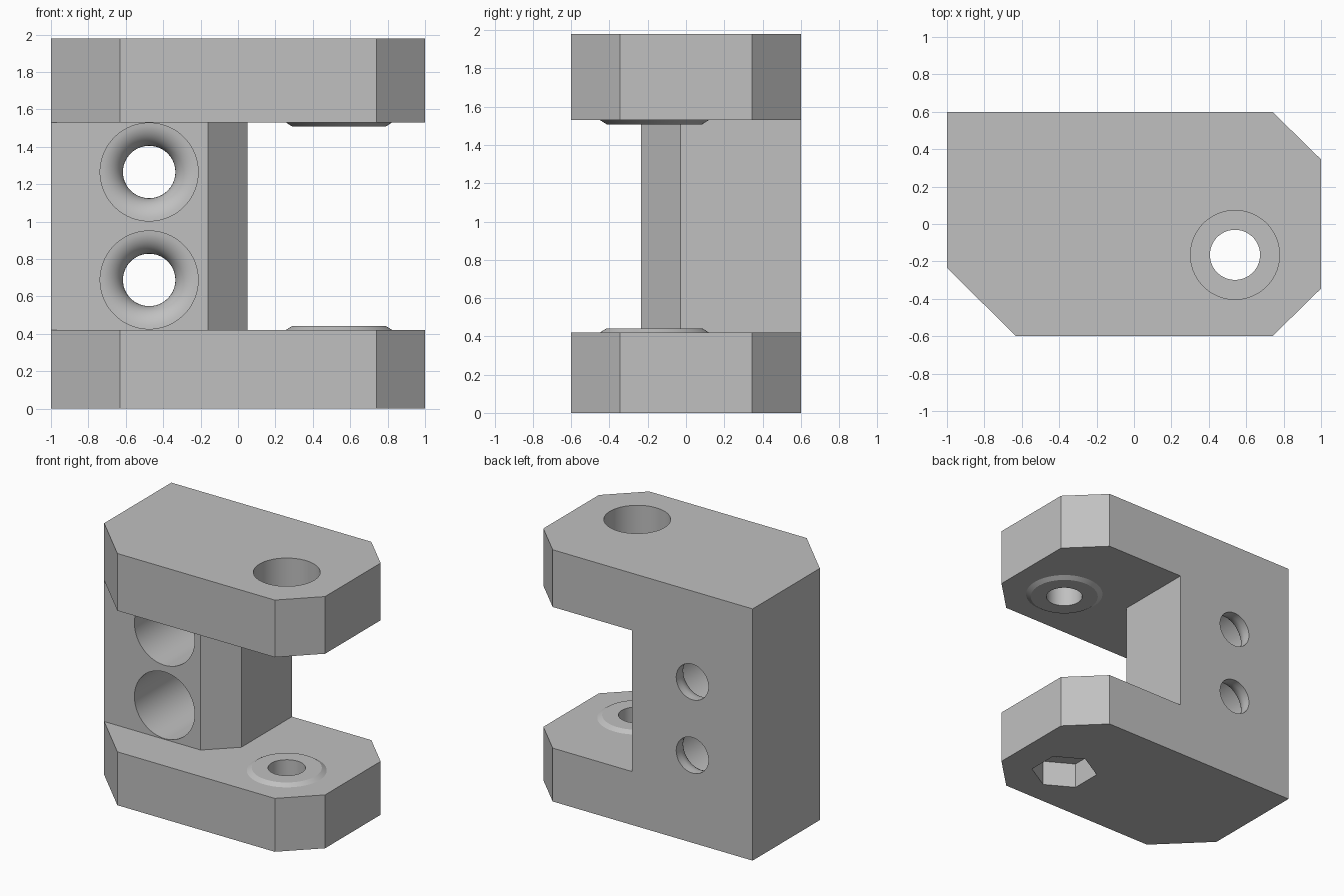
import bpy, bmesh, math
from mathutils import Matrix

if "Cube" in bpy.data.objects:
    bpy.data.objects.remove(bpy.data.objects["Cube"], do_unlink=True)

# One plain grey finish for the whole part
grey = bpy.data.materials.new("machined_grey")
grey.use_nodes = True
grey.diffuse_color = (0.53, 0.53, 0.53, 1)
grey.node_tree.nodes["Principled BSDF"].inputs["Base Color"].default_value = (0.53, 0.53, 0.53, 1)


def finish(name, bm):
    bmesh.ops.recalc_face_normals(bm, faces=bm.faces)
    mesh = bpy.data.meshes.new(name)
    bm.to_mesh(mesh)
    bm.free()
    mesh.materials.append(grey)
    obj = bpy.data.objects.new(name, mesh)
    bpy.context.collection.objects.link(obj)
    return obj


def prism(name, outline, z0, z1):
    """Extrude a plan outline upwards."""
    bm = bmesh.new()
    face = bm.faces.new([bm.verts.new((x, y, z0)) for x, y in outline])
    new = bmesh.ops.extrude_face_region(bm, geom=[face])["geom"]
    bmesh.ops.translate(bm, vec=(0, 0, z1 - z0),
                        verts=[v for v in new if isinstance(v, bmesh.types.BMVert)])
    return finish(name, bm)


def lathe(name, profile, matrix, sides=64):
    """Closed turned solid from (radius, height) pairs."""
    bm = bmesh.new()
    rings = []
    for r, h in profile:
        angles = [2 * math.pi * (i + 0.5) / sides for i in range(sides)]
        rings.append([bm.verts.new((r * math.cos(a), r * math.sin(a), h)) for a in angles])
    for low, high in zip(rings, rings[1:]):
        for i in range(sides):
            j = (i + 1) % sides
            bm.faces.new((low[i], low[j], high[j], high[i]))
    bm.faces.new(rings[0])
    bm.faces.new(rings[-1])
    bm.transform(matrix)
    return finish(name, bm)


def combine(target, tool, operation):
    mod = target.modifiers.new(operation.lower(), "BOOLEAN")
    mod.operation, mod.solver, mod.object = operation, "EXACT", tool
    bpy.context.view_layer.objects.active = target
    bpy.ops.object.modifier_apply(modifier=mod.name)
    bpy.data.objects.remove(tool, do_unlink=True)


LOW, HIGH, TOP = 0.42, 1.53, 1.98
plate = [(-1, 0.6), (0.74, 0.6), (1, 0.345), (1, -0.345),
         (0.74, -0.6), (-0.63, -0.6), (-1, -0.235)]
web = [(-1, 0.6), (0.05, 0.6), (0.05, -0.03), (-0.16, -0.235), (-1, -0.235)]

# Lower arm, web and upper arm joined into one clevis
bracket = prism("clevis_bracket", plate, 0, LOW)
combine(bracket, prism("web", web, LOW, HIGH), "UNION")
combine(bracket, prism("upper_arm", plate, HIGH, TOP), "UNION")

# Raised bosses facing each other across the gap
pin = Matrix.Translation((0.54, -0.165, 0))
for face, d in ((LOW, 1), (HIGH, -1)):
    boss = [(0.285, face - d * 0.05), (0.285, face), (0.25, face + d * 0.022)]
    combine(bracket, lathe("boss", boss, pin), "UNION")

# Pin bore: counterbored from above, hexagonal nut pocket below
combine(bracket, lathe("head_bore", [(0.134, 1.4), (0.134, 1.73), (0.238, 1.73), (0.238, 2.1)],
                       pin), "DIFFERENCE")
combine(bracket, lathe("pin_bore", [(0.134, 0.1), (0.134, 0.6)], pin), "DIFFERENCE")
combine(bracket, lathe("nut_pocket", [(0.245, -0.1), (0.245, 0.2)], pin, 6), "DIFFERENCE")

# Deep mounting bores through the web with a rounded throat
R, r, floor = 0.262, 0.14, 0.43
f = R - r
throat = [(R - f * math.sin(t), floor + f - f * math.cos(t))
          for t in (math.pi / 2 * i / 10 for i in range(11))]
for z in (0.688, 1.265):
    place = Matrix.Translation((-0.475, 0, z)) @ Matrix.Rotation(-math.pi / 2, 4, "X")
    combine(bracket, lathe("mount_bore", [(R, -0.4)] + throat + [(r, 0.7)], place), "DIFFERENCE")

# Smooth bores, crisp edges
bpy.ops.object.select_all(action="DESELECT")
bracket.select_set(True)
bpy.context.view_layer.objects.active = bracket
bpy.ops.object.shade_smooth_by_angle(angle=math.radians(25))
